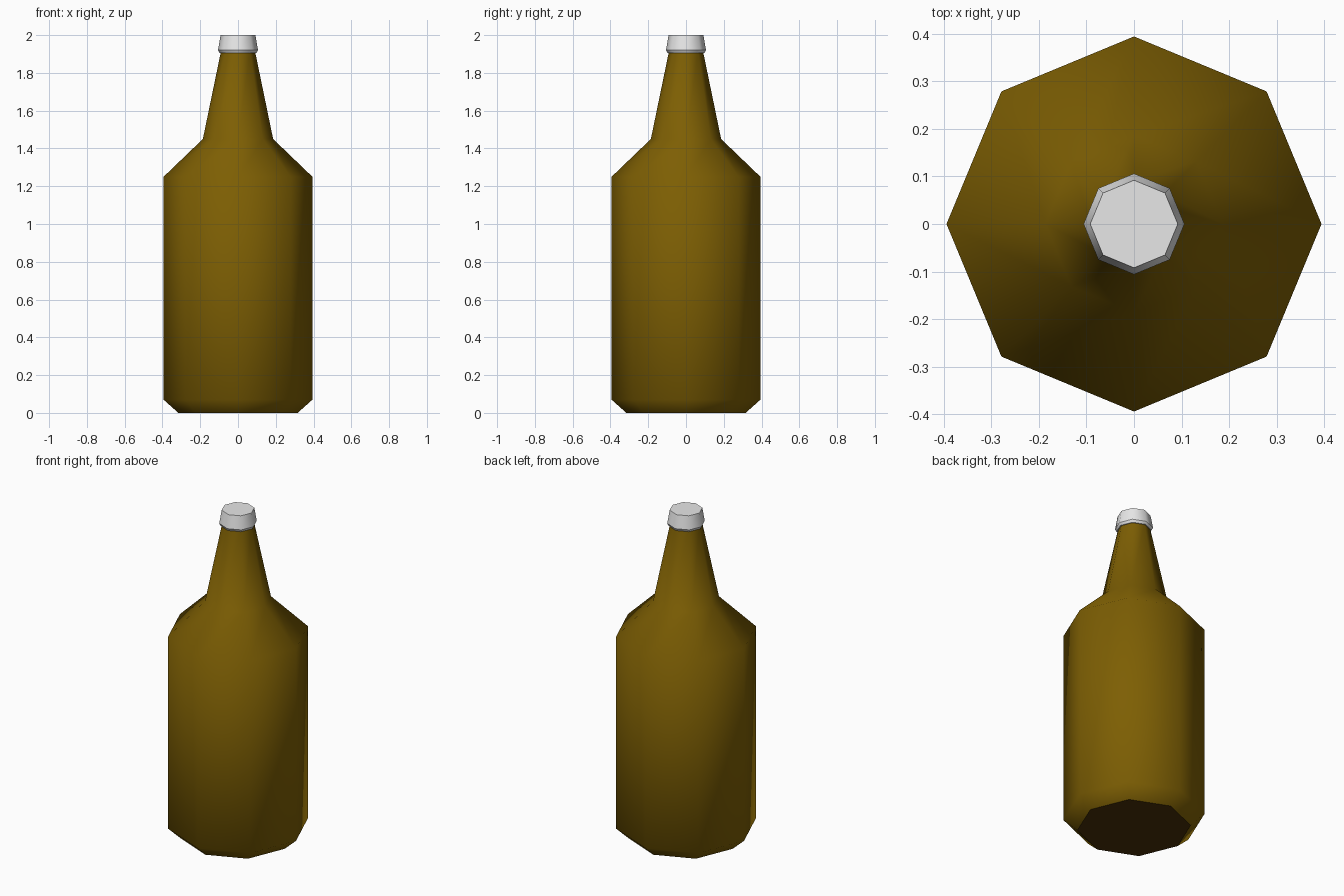
import bpy, bmesh, math

if "Cube" in bpy.data.objects:
    bpy.data.objects.remove(bpy.data.objects["Cube"])

SIDES = 8


def material(name, color):
    m = bpy.data.materials.new(name)
    m.diffuse_color = (*color, 1)
    m.use_nodes = True
    m.node_tree.nodes["Principled BSDF"].inputs["Base Color"].default_value = m.diffuse_color
    return m


def lathe(name, profile, mats, sharp_rings):
    """Eight-sided turned solid from (radius, z) pairs; listed rings stay sharp.
    The bottom face takes the last material."""
    bm = bmesh.new()
    rings = []
    for r, z in profile:
        rings.append([bm.verts.new((r * math.cos(i * math.tau / SIDES),
                                    r * math.sin(i * math.tau / SIDES), z))
                      for i in range(SIDES)])
    for a, b in zip(rings, rings[1:]):
        for i in range(SIDES):
            j = (i + 1) % SIDES
            bm.faces.new((a[i], a[j], b[j], b[i])).smooth = True
    bm.faces.new(rings[0][::-1]).material_index = len(mats) - 1
    bm.faces.new(rings[-1])
    for k in sharp_rings:
        for i in range(SIDES):
            bm.edges.get((rings[k][i], rings[k][(i + 1) % SIDES])).smooth = False
    mesh = bpy.data.meshes.new(name)
    bm.to_mesh(mesh)
    bm.free()
    for m in mats:
        mesh.materials.append(m)
    obj = bpy.data.objects.new(name, mesh)
    bpy.context.collection.objects.link(obj)
    return obj


amber = material("amber_glass", (0.205, 0.113, 0.001))
dark = material("dark_brown_base", (0.07, 0.03, 0.002))
silver = material("cap_grey", (0.8, 0.8, 0.8))

# Bottle: chamfered base, straight body, shoulder and tapering neck
lathe("bottle_body",
      [(0.316, 0), (0.394, 0.07), (0.394, 1.25), (0.186, 1.45), (0.09, 1.915)],
      [amber, dark], (0, 4))

# Cap: short lower lip, then tapering to a flat top
lathe("bottle_cap",
      [(0.098, 1.905), (0.106, 1.92), (0.092, 2.0)],
      [silver], (0, 1, 2))
